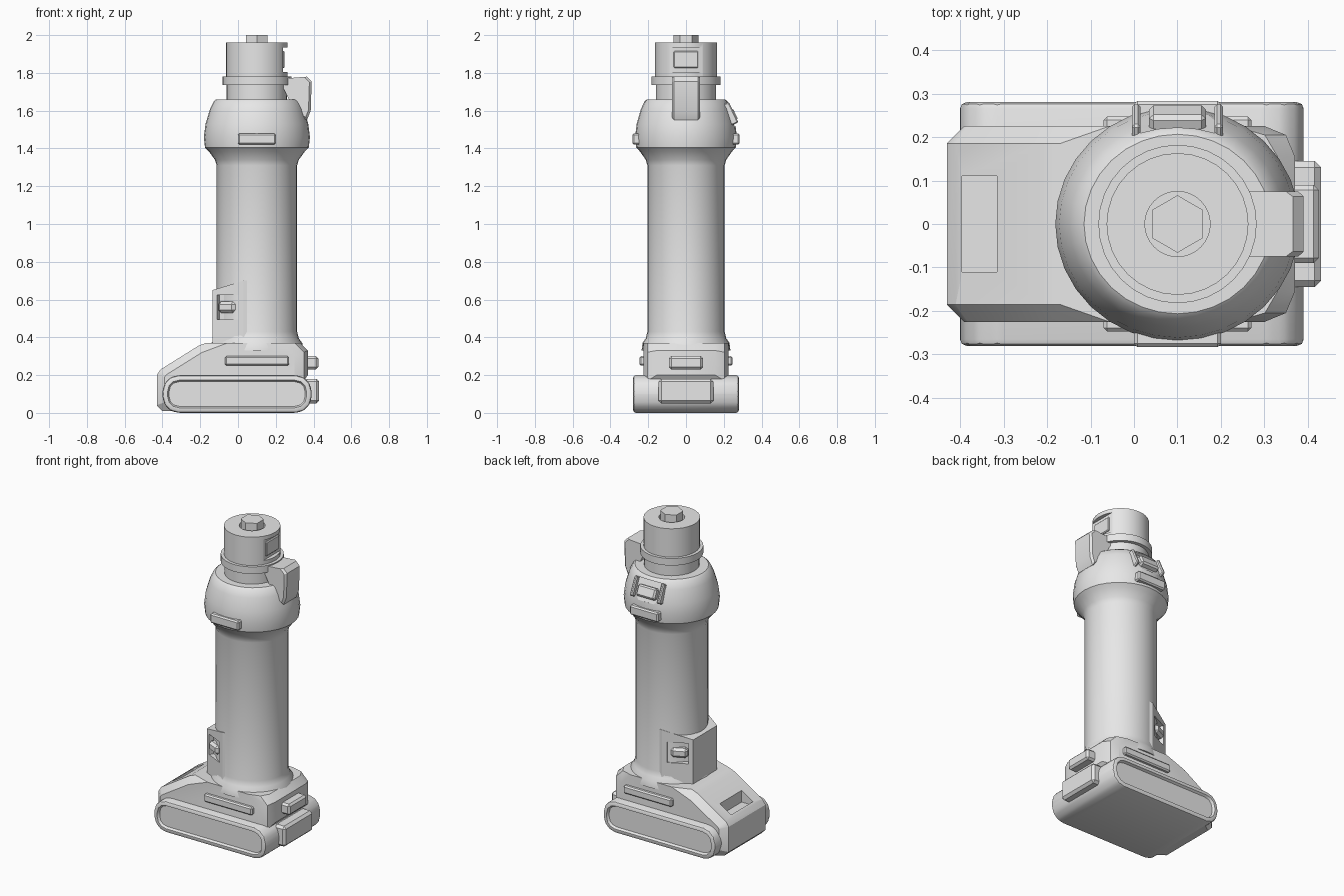
import bpy, bmesh, math
from mathutils import Vector, Matrix

cube = bpy.data.objects.get("Cube")
if cube:
    bpy.data.objects.remove(cube, do_unlink=True)

grey = bpy.data.materials.new("light_grey")
grey.use_nodes = True
COLOUR = (0.8, 0.8, 0.8, 1)
grey.diffuse_color = COLOUR
grey.node_tree.nodes["Principled BSDF"].inputs["Base Color"].default_value = COLOUR
AXIS = 0.1   # x of the tool's long axis


def finish(name, bm, angle=30):
    bmesh.ops.recalc_face_normals(bm, faces=bm.faces)
    me = bpy.data.meshes.new(name)
    bm.to_mesh(me)
    bm.free()
    me.materials.append(grey)
    ob = bpy.data.objects.new(name, me)
    bpy.context.collection.objects.link(ob)
    activate(ob)
    bpy.ops.object.shade_smooth_by_angle(angle=math.radians(angle))
    return ob


def activate(ob):
    bpy.ops.object.select_all(action='DESELECT')
    ob.select_set(True)
    bpy.context.view_layer.objects.active = ob


def bevel(bm, rule, width, segments=1):
    edges = [e for e in bm.edges if rule(e)]
    bmesh.ops.bevel(bm, geom=edges, offset=width, segments=segments,
                    profile=0.5, affect='EDGES', clamp_overlap=True)


def box(name, size, loc, rot=(0, 0, 0), width=0.0):
    bm = bmesh.new()
    bmesh.ops.create_cube(bm, size=1)
    bmesh.ops.scale(bm, vec=size, verts=bm.verts)
    if width:
        bevel(bm, lambda e: True, width)
    ob = finish(name, bm)
    ob.location = loc
    ob.rotation_euler = rot
    return ob


def prism_mesh(points, lo, hi, axis):
    """Extrude a flat outline along y (points are x, z) or z (points are x, y)."""
    bm = bmesh.new()
    place = (lambda a, b: (a, lo, b)) if axis == 'y' else (lambda a, b: (a, b, lo))
    face = bm.faces.new([bm.verts.new(place(a, b)) for a, b in points])
    out = bmesh.ops.extrude_face_region(bm, geom=[face])
    shift = Vector((0, hi - lo, 0) if axis == 'y' else (0, 0, hi - lo))
    bmesh.ops.translate(bm, vec=shift,
                        verts=[v for v in out['geom'] if isinstance(v, bmesh.types.BMVert)])
    bmesh.ops.recalc_face_normals(bm, faces=bm.faces)
    return bm


def lathe(name, profile, squash=1.0, steps=32):
    bm = bmesh.new()
    vs = [bm.verts.new((r, 0, z)) for r, z in profile]
    es = [bm.edges.new(pair) for pair in zip(vs, vs[1:])]
    bmesh.ops.spin(bm, geom=vs + es, cent=(0, 0, 0), axis=(0, 0, 1),
                   angle=math.tau, steps=steps)
    bmesh.ops.remove_doubles(bm, verts=bm.verts, dist=0.0005)
    bmesh.ops.scale(bm, vec=(1, squash, 1), verts=bm.verts)
    bmesh.ops.translate(bm, vec=(AXIS, 0, 0), verts=bm.verts)
    return finish(name, bm, 35)


def cut(ob, cutter):
    bpy.context.view_layer.update()
    activate(ob)
    mod = ob.modifiers.new("recess", 'BOOLEAN')
    mod.operation = 'DIFFERENCE'
    mod.solver = 'EXACT'
    mod.object = cutter
    bpy.ops.object.modifier_apply(modifier=mod.name)
    bpy.data.objects.remove(cutter, do_unlink=True)
    activate(ob)
    bpy.ops.object.shade_smooth_by_angle(angle=math.radians(30))


# Battery: rounded lozenge with sunken side panels
bm = bmesh.new()
bmesh.ops.create_cube(bm, size=1)
bmesh.ops.scale(bm, vec=(0.79, 0.56, 0.2), verts=bm.verts)
bmesh.ops.translate(bm, vec=(-0.005, 0, 0.1), verts=bm.verts)
bevel(bm, lambda e: abs(e.verts[0].co.y - e.verts[1].co.y) > 0.1, 0.085, 3)
bevel(bm, lambda e: all(abs(v.co.y) > 0.279 for v in e.verts), 0.025, 2)
caps = [f for f in bm.faces if all(abs(v.co.y) > 0.279 for v in f.verts)]
bmesh.ops.inset_individual(bm, faces=caps, thickness=0.012)
bmesh.ops.inset_individual(bm, faces=caps, thickness=0.008, depth=-0.015)
finish("battery", bm)
box("battery_latch", (0.08, 0.29, 0.13), (0.39, 0, 0.115), width=0.015)

# Foot housing with sloping back and a vent recess
outline = [(-0.40, 0.01), (-0.43, 0.04), (-0.43, 0.2), (-0.41, 0.23), (-0.21, 0.355),
           (-0.17, 0.37), (0.33, 0.37), (0.37, 0.33), (0.37, 0.2), (0.3, 0.1), (0.2, 0.02)]
bm = prism_mesh(outline, -0.225, 0.225, 'y')
def rim(e):
    return abs(e.verts[0].co.y - e.verts[1].co.y) < 0.01
bevel(bm, lambda e: rim(e) and all(v.co.x > 0.32 and v.co.z > 0.19 for v in e.verts), 0.07, 2)
bevel(bm, lambda e: rim(e) and all(v.co.x < -0.16 and abs(v.co.y) > 0.22 for v in e.verts), 0.04)
foot = finish("foot_housing", bm)
cut(foot, box("vent_cutter", (0.08, 0.22, 0.2), (-0.355, 0, 0.315)))
box("foot_latch", (0.1, 0.18, 0.07), (0.375, 0, 0.265), width=0.012)
for side, label in ((-1, "front"), (1, "back")):
    box(label + "_foot_rail", (0.34, 0.05, 0.05), (0.1, side * 0.222, 0.275), width=0.008)

# Grip and bulbous head in one turned shape
head = lathe("grip_and_head", [
    (0, 0.33), (0.245, 0.33), (0.24, 0.37), (0.222, 0.395), (0.213, 0.43), (0.213, 1.31),
    (0.222, 1.34), (0.255, 1.385), (0.275, 1.405), (0.281, 1.46), (0.272, 1.53),
    (0.248, 1.61), (0.228, 1.65), (0.215, 1.66), (0, 1.66)], 0.96)
tilt = math.radians(25)
cut(head, box("button_cutter", (0.17, 0.07, 0.13), (AXIS, 0.262, 1.59), (tilt, 0, 0)))
box("head_button", (0.13, 0.06, 0.07), (AXIS, 0.235, 1.57), (tilt, 0, 0), 0.01)
for x in (-0.095, 0.095):
    box("button_frame_side", (0.02, 0.06, 0.12), (AXIS + x, 0.225, 1.58), (tilt, 0, 0), 0.006)
for side, label in ((-1, "front"), (1, "back")):
    box(label + "_head_rail", (0.2, 0.05, 0.06), (AXIS, side * 0.258, 1.45), width=0.008)

# Switch block at the foot of the grip, with a recessed button on each slanted side
bm = prism_mesh([(-0.135, -0.12), (0.03, -0.2), (0.1, -0.19), (0.1, 0.19),
                 (0.03, 0.2), (-0.135, 0.12)], 0.35, 0.65, 'z')
for v in bm.verts:
    if v.co.z > 0.6 and v.co.x > -0.1:
        v.co.z = 0.7
block = finish("switch_block", bm)
turn = math.atan2(0.08, 0.165)
for side, label in ((-1, "front"), (1, "back")):
    spot = (-0.055, side * 0.16, 0.56)
    cut(block, box("switch_cutter", (0.125, 0.06, 0.13), spot, (0, 0, side * turn)))
    box(label + "_switch", (0.1, 0.05, 0.06), (-0.055, side * 0.142, 0.56),
        (0, 0, side * turn), 0.015)

# Neck, collar and chuck with a bored tip
lathe("neck", [(0, 1.64), (0.16, 1.64), (0.16, 1.735), (0.182, 1.735),
               (0.182, 1.78), (0.163, 1.78), (0, 1.78)])
chuck = lathe("chuck", [(0, 1.76), (0.163, 1.76), (0.163, 1.96), (0.075, 1.96),
                        (0.075, 1.92), (0, 1.92)])
cut(chuck, box("window_cutter", (0.1, 0.19, 0.13), (0.288, 0, 1.87)))
box("chuck_window_plate", (0.03, 0.13, 0.09), (0.232, 0, 1.87), width=0.005)

# Hexagonal drive bit
hexagon = [(AXIS + 0.066 * math.sin(k * math.pi / 3), 0.066 * math.cos(k * math.pi / 3))
           for k in range(6)]
finish("hex_bit", prism_mesh(hexagon, 1.9, 2.0, 'z'))

# Lamp pod hanging over the head
pod = [(0.24, 1.77), (0.365, 1.78), (0.39, 1.755), (0.385, 1.6), (0.365, 1.55),
       (0.32, 1.57), (0.27, 1.66), (0.24, 1.72)]
bm = prism_mesh(pod, -0.075, 0.075, 'y')
bevel(bm, lambda e: rim(e) and all(v.co.x > 0.3 for v in e.verts), 0.012)
finish("lamp_pod", bm)
